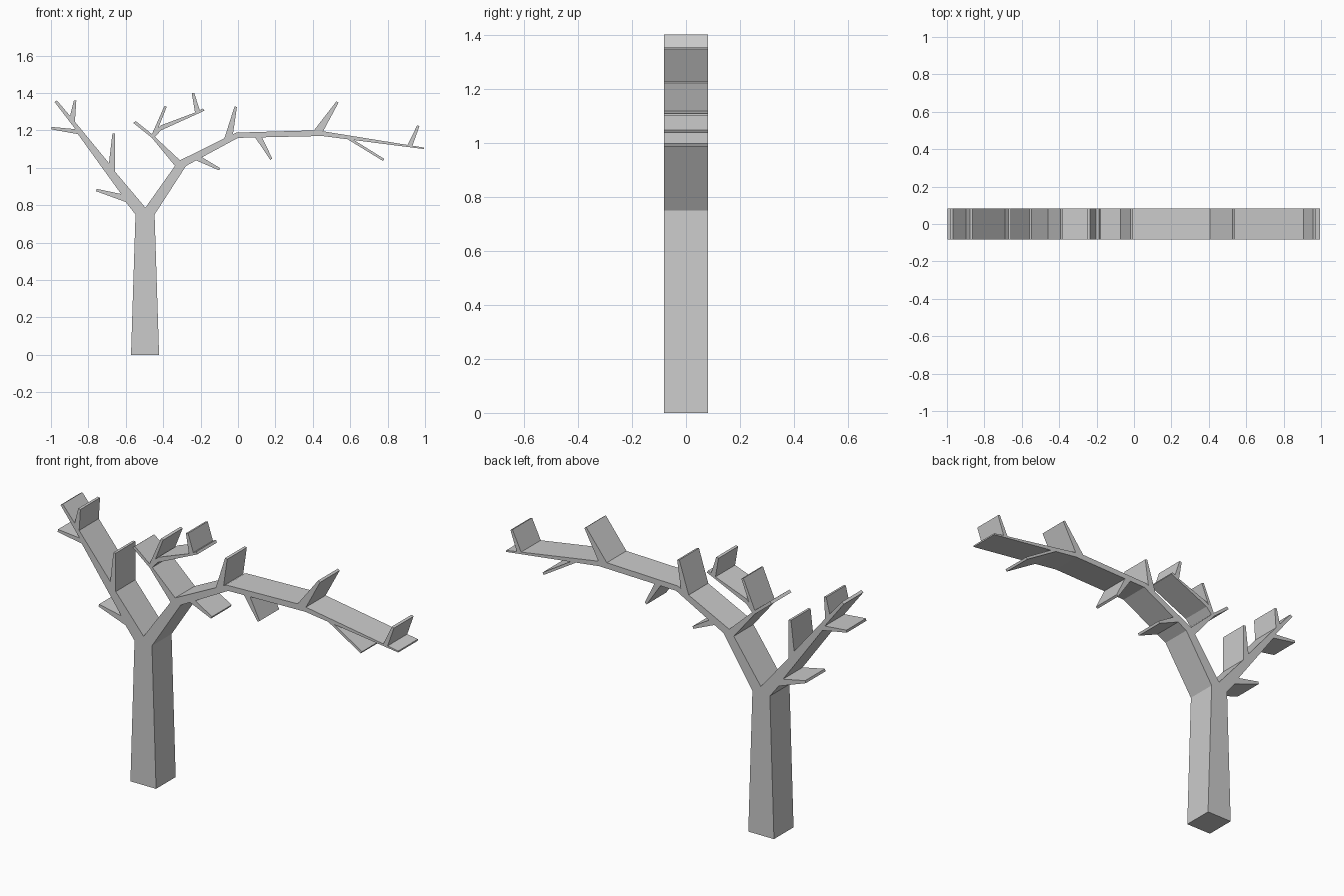
import bpy
import bmesh
from mathutils import Vector

HALF_DEPTH = 0.082   # every part shares one thickness
TIP_WIDTH = 0.013    # blunt end of each twig
SINK = 0.008         # how far a twig root is buried in its branch

default_cube = bpy.data.objects.get("Cube")
if default_cube:
    bpy.data.objects.remove(default_cube, do_unlink=True)


def make_material(name, colour):
    material = bpy.data.materials.new(name)
    material.use_nodes = True
    material.diffuse_color = colour
    material.node_tree.nodes["Principled BSDF"].inputs["Base Color"].default_value = colour
    return material


bark = make_material("pale grey bark", (0.6, 0.6, 0.6, 1))


def slab(name, outline):
    """Extrude an outline in the x-z plane through the full depth."""
    bm = bmesh.new()
    verts = [bm.verts.new((x, -HALF_DEPTH, z)) for x, z in outline]
    front = bm.faces.new(verts)
    extruded = bmesh.ops.extrude_face_region(bm, geom=[front], use_keep_orig=True)
    moved = [g for g in extruded["geom"] if isinstance(g, bmesh.types.BMVert)]
    bmesh.ops.translate(bm, verts=moved, vec=(0, 2 * HALF_DEPTH, 0))
    bmesh.ops.recalc_face_normals(bm, faces=bm.faces)
    mesh = bpy.data.meshes.new(name)
    bm.to_mesh(mesh)
    bm.free()
    mesh.materials.append(bark)
    part = bpy.data.objects.new(name, mesh)
    bpy.context.scene.collection.objects.link(part)
    return part


def twig(name, root_a, root_b, tip):
    """Tapered blade from two points on a branch edge to a blunt tip."""
    a, b, end = Vector(root_a), Vector(root_b), Vector(tip)
    along = (end - (a + b) / 2).normalized()
    across = Vector((-along.y, along.x)) * TIP_WIDTH / 2
    if across.dot(b - a) < 0:
        across.negate()
    slab(name, [a - along * SINK, a, end - across,
                end + across, b, b - along * SINK])


# Shared joints, so that neighbouring limbs meet exactly
fork_left, fork_top, fork_right = (-.548, .75), (-.495, .787), (-.446, .75)
crotch_left, crotch_right = (-.337, 1.01), (-.31, 1.04)
split_low, split_high = (-.444, 1.165), (-.46, 1.18)

# Trunk
slab("trunk", [(-.572, 0), (-.422, 0), fork_right, fork_top, fork_left])

# Left bough, ending in a narrow tip
slab("left_bough", [
    fork_left, fork_top, (-.658, .98), (-.69, 1.025), (-.885, 1.262),
    (-.968, 1.36), (-.981, 1.352), (-.872, 1.21), (-.856, 1.18),
    (-.625, .86), (-.6, .817)])

# Long right bough, arching over and drooping to its tip
slab("right_bough", [
    fork_top, fork_right, (-.278, 1.01), (0, 1.16), (.45, 1.17),
    (.995, 1.1), (.995, 1.108), (.455, 1.195), (.406, 1.2),
    (-.01, 1.188), crotch_right, crotch_left])

# Inner branch rising from the right bough, with its side shoot
slab("inner_branch", [
    crotch_left, crotch_right, split_low, split_high,
    (-.547, 1.25), (-.56, 1.24), (-.46, 1.16)])
slab("inner_shoot", [
    split_low, (-.412, 1.2), (-.18, 1.305), (-.187, 1.317),
    (-.225, 1.297), (-.41, 1.228), split_high])

# Twigs: two root points on the parent edge, then the tip
twigs = {
    "left_low_twig": ((-.6, .817), (-.625, .86), (-.757, .881)),
    "left_inner_twig": ((-.658, .98), (-.69, 1.025), (-.665, 1.183)),
    "left_outer_twig": ((-.856, 1.18), (-.874, 1.207), (-.997, 1.212)),
    "left_top_twig": ((-.872, 1.246), (-.898, 1.278), (-.871, 1.36)),
    "inner_upright_twig": (split_high, (-.423, 1.22), (-.387, 1.329)),
    "inner_tip_twig": ((-.23, 1.296), (-.204, 1.308), (-.241, 1.4)),
    "right_low_twig": ((-.225, 1.04), (-.193, 1.057), (-.098, .992)),
    "right_upright_twig": ((-.072, 1.16), (-.027, 1.18), (-.012, 1.327)),
    "right_hanging_twig": ((.092, 1.162), (.128, 1.163), (.178, 1.046)),
    "right_bend_twig": ((.406, 1.2), (.455, 1.195), (.532, 1.352)),
    "right_droop_twig": ((.585, 1.153), (.62, 1.148), (.779, 1.042)),
    "right_tip_twig": ((.906, 1.12), (.932, 1.116), (.964, 1.225)),
}
for twig_name, points in twigs.items():
    twig(twig_name, *points)
